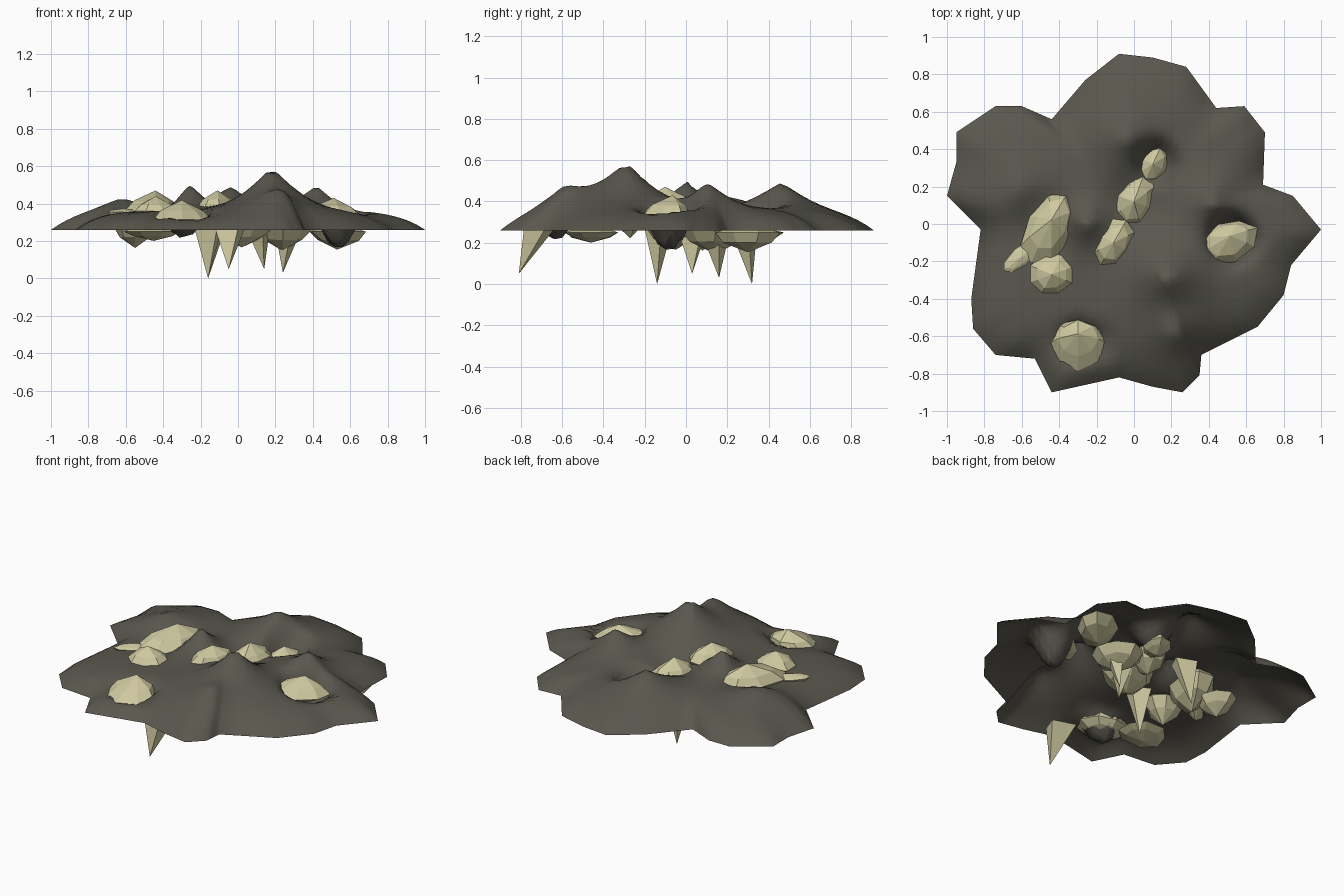
import bpy, bmesh, math, random
from mathutils import Vector, Matrix

random.seed(4)
if "Cube" in bpy.data.objects:
    bpy.data.objects.remove(bpy.data.objects["Cube"], do_unlink=True)


def make_material(name, colour):
    material = bpy.data.materials.new(name)
    material.use_nodes = True
    material.diffuse_color = colour
    shader = next(n for n in material.node_tree.nodes if n.type == "BSDF_PRINCIPLED")
    shader.inputs["Base Color"].default_value = colour
    shader.inputs["Roughness"].default_value = 0.9
    return material


earth = make_material("dark earth", (0.10, 0.095, 0.075, 1))
stone = make_material("pale stone", (0.62, 0.58, 0.35, 1))


def finish(bm, name, material, smooth=False):
    mesh = bpy.data.meshes.new(name)
    bm.to_mesh(mesh)
    bm.free()
    mesh.materials.append(material)
    for polygon in mesh.polygons:
        polygon.use_smooth = smooth
    part = bpy.data.objects.new(name, mesh)
    bpy.context.scene.collection.objects.link(part)
    return part


# Ground sheet: outline filled with shrinking rings, raised into hills and pits
RIM_HEIGHT = 0.26
OUTLINE = [
    (1, -.03), (.85, .15), (.69, .21), (.7, .49), (.59, .63), (.44, .62),
    (.28, .84), (.1, .89), (-.08, .91), (-.26, .77), (-.44, .56), (-.6, .63),
    (-.74, .63), (-.95, .49), (-.95, .33), (-1, .15), (-.82, -.03), (-.87, -.4),
    (-.86, -.56), (-.74, -.7), (-.53, -.72), (-.44, -.9), (-.08, -.82), (.1, -.87),
    (.26, -.9), (.35, -.81), (.36, -.7), (.66, -.55), (.8, -.38), (.84, -.22)]

# Each bump: x, y, rise, spread; hills are peaked, pits are steep-sided
BUMPS = [
    (.18, -.29, .22, .17), (.22, -.59, .11, .14), (-.26, .0, .14, .1),
    (-.62, .18, .08, .18), (-.04, .46, .13, .16), (.42, .11, .13, .12),
    (.53, -.08, -.22, .11), (-.29, -.64, -.15, .1), (.12, .33, -.13, .11),
    (.0, .1, -.04, .16), (-.47, .0, -.04, .18)]


def ground_height(x, y, t):
    rise = 0.10
    for bx, by, amount, spread in BUMPS:
        power = 1.3 if amount > 0 else 3
        rise += amount * math.exp(-(math.hypot(x - bx, y - by) / spread) ** power)
    return RIM_HEIGHT + rise * (1 - t ** 7)


def build_ground(rings=24, splits=3):
    rim = []
    for i, point in enumerate(OUTLINE):
        start, end = Vector(point), Vector(OUTLINE[(i + 1) % len(OUTLINE)])
        rim += [start.lerp(end, k / splits) for k in range(splits)]
    bm = bmesh.new()
    centre = bm.verts.new((0, 0, ground_height(0, 0, 0)))
    inner = None
    for ring in range(1, rings + 1):
        t = ring / rings
        outer = [bm.verts.new((p.x * t, p.y * t, ground_height(p.x * t, p.y * t, t)))
                 for p in rim]
        for i in range(len(rim)):
            j = (i + 1) % len(rim)
            if inner:
                bm.faces.new((inner[i], outer[i], outer[j], inner[j]))
            else:
                bm.faces.new((centre, outer[i], outer[j]))
        inner = outer
    return finish(bm, "ground", earth, smooth=True)


build_ground()


# Boulders: rough faceted domes, peaked above and below their widest ring
def build_rock(name, place, size, up, down, turn=0, lean=(0, 0), rough=0.08):
    bm = bmesh.new()
    bmesh.ops.create_uvsphere(bm, u_segments=8, v_segments=4, radius=1)
    for vert in bm.verts:
        peak = max(0, 1 - vert.co.xy.length ** 1.8)
        above = vert.co.z > 0
        vert.co.z = up * peak if above else -down * peak
        vert.co *= 1 + random.uniform(-rough, rough)
        if above:
            vert.co.x += lean[0] * peak
            vert.co.y += lean[1] * peak
    bm.transform(Matrix.Translation(place)
                 @ Matrix.Rotation(math.radians(turn), 4, "Z")
                 @ Matrix.Diagonal((*size, 1, 1)))
    return finish(bm, name, stone)


build_rock("large_right_rock", (-.45, -.02, .36), (.21, .125), .115, .17, 62, (.2, .1))
build_rock("side_sliver_rock", (-.61, -.18, .355), (.12, .05), .02, .08, 40)
build_rock("middle_right_rock", (-.44, -.27, .36), (.12, .11), .08, .14, 20)
build_rock("front_rock", (-.3, -.64, .315), (.155, .135), .1, .07, 0, (0, .4))
build_rock("left_rock", (.49, -.1, .335), (.175, .115), .1, .06, 25, (.2, .2))
build_rock("chain_rock_front", (-.11, -.1, .375), (.14, .095), .1, .13, 60)
build_rock("chain_rock_middle", (0, .12, .33), (.15, .105), .1, .1, 70)
build_rock("chain_rock_back", (.1, .32, .275), (.12, .08), .08, .05, 65)

# Boulders hanging beneath the ground
for name, place, size, drop, turn in [
        ("buried_rock_left", (.53, .3, .25), (.2, .12), .1, 50),
        ("buried_rock_back", (.24, .14, .26), (.15, .16), .11, 0),
        ("buried_rock_centre", (.02, -.05, .27), (.18, .13), .1, 30),
        ("buried_rock_right", (-.55, .08, .27), (.11, .13), .1, 0),
        ("buried_rock_front", (-.45, -.46, .25), (.16, .13), .05, 20)]:
    build_rock(name, place, size, .03, drop, turn)


# Hanging spikes: four-sided cones pointing down
def build_spike(name, tip, lean=(0, 0), radius=0.08, top=0.28):
    bm = bmesh.new()
    point = bm.verts.new(tip)
    base = []
    for k in range(4):
        angle = math.radians(90 * k + random.uniform(10, 40))
        base.append(bm.verts.new((tip[0] + lean[0] + radius * math.cos(angle),
                                  tip[1] + lean[1] + radius * math.sin(angle), top)))
    bm.faces.new(base)
    for k in range(4):
        bm.faces.new((base[(k + 1) % 4], base[k], point))
    return finish(bm, name, stone)


build_spike("front_spike", (-.05, -.81, .05), (0, .1), .09, .265)
build_spike("right_spike", (-.16, -.14, .0))
build_spike("back_spike", (-.16, .32, .0), (.02, -.04))
build_spike("centre_spike", (.14, .03, .05), (-.03, 0))
build_spike("left_spike", (.24, .16, .03), (.03, -.02))
